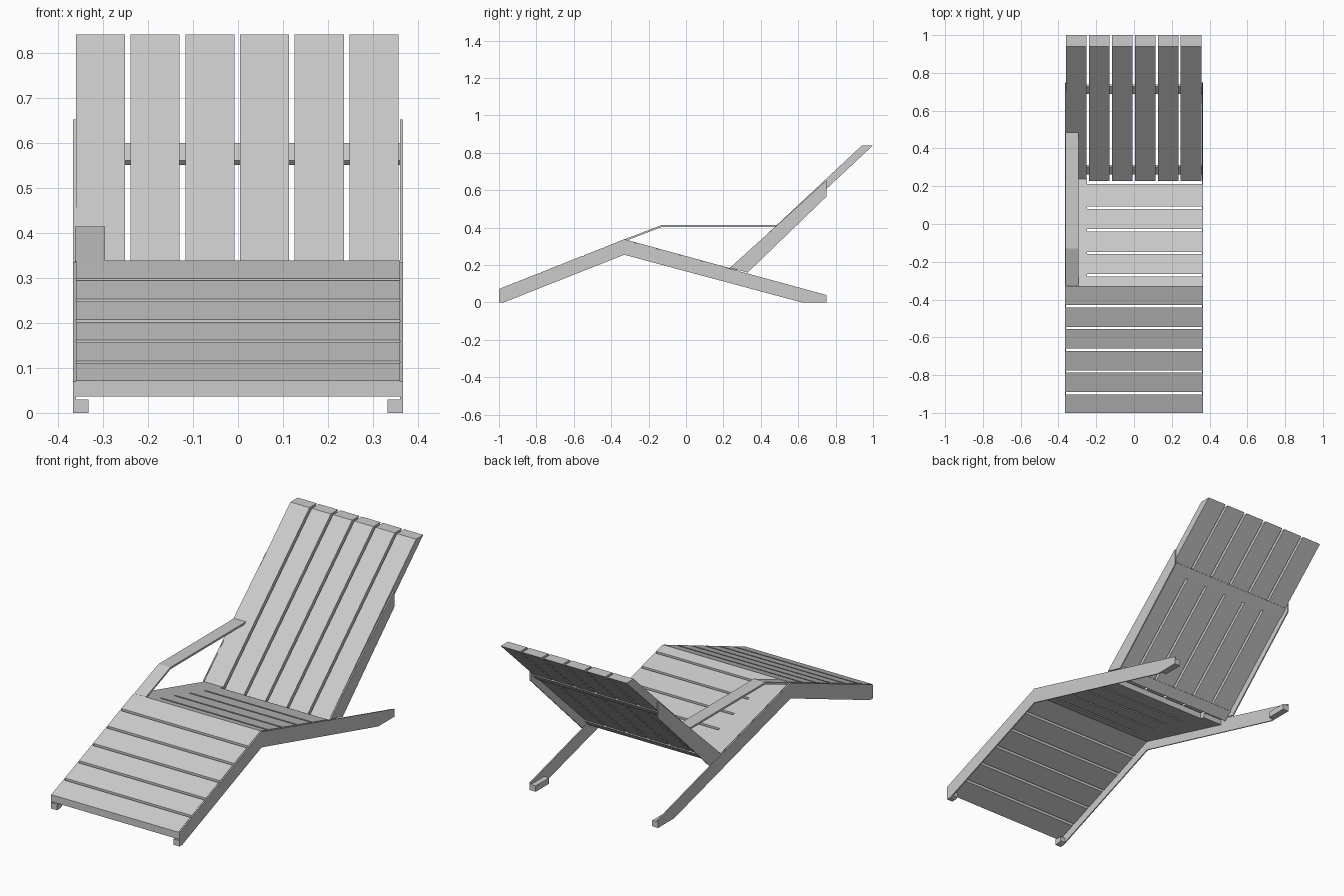
import bpy

if "Cube" in bpy.data.objects:
    bpy.data.objects.remove(bpy.data.objects["Cube"])


def prism(name, profile, x0, x1):
    """Extrude a side-view (y, z) profile between two x positions."""
    n = len(profile)
    if sum(profile[i][0] * profile[(i + 1) % n][1] - profile[(i + 1) % n][0] * profile[i][1]
           for i in range(n)) < 0:
        profile = profile[::-1]
    verts = [(x0, y, z) for y, z in profile] + [(x1, y, z) for y, z in profile]
    faces = [tuple(reversed(range(n))), tuple(range(n, 2 * n))]
    faces += [(i, (i + 1) % n, (i + 1) % n + n, i + n) for i in range(n)]
    mesh = bpy.data.meshes.new(name)
    mesh.from_pydata(verts, [], faces)
    obj = bpy.data.objects.new(name, mesh)
    bpy.context.collection.objects.link(obj)
    return obj


def line(a, b):
    """Height function of the straight line through two (y, z) points."""
    return lambda y: a[1] + (y - a[0]) * (b[1] - a[1]) / (b[0] - a[0])


def board(name, top, y0, y1, x0, x1, thick):
    """Board following a sloped line, with upright end cuts."""
    prism(name, [(y0, top(y0)), (y1, top(y1)),
                 (y1, top(y1) - thick), (y0, top(y0) - thick)], x0, x1)


HALF = 0.36
RAIL = 0.366
GAP = 0.012
front_top = line((-1, 0.072), (-0.33, 0.338))
seat_top = line((-0.33, 0.338), (0.75, 0.043))

# side plates: bent base rail, back rail and feet on both sides
base_profile = [(-1, 0), (-1, 0.07), (-0.33, 0.335), (0.75, 0.04),
                (0.75, 0), (0.62, 0), (-0.33, 0.255), (-0.975, 0)]
back_profile = [(0.235, 0.185), (0.75, 0.652), (0.75, 0.565), (0.33, 0.16)]
for side, s in (("left", -1), ("right", 1)):
    def span(a, b):
        return sorted((s * a, s * b))
    prism(side + "_base_rail", base_profile, *span(HALF, RAIL))
    prism(side + "_back_rail", back_profile, *span(HALF, RAIL))
    prism(side + "_front_foot", [(-1, 0), (-1, 0.03), (-0.96, 0.03), (-0.96, 0.006), (-0.975, 0)],
          *span(0.332, HALF))
    prism(side + "_rear_foot", [(0.64, 0), (0.64, 0.03), (0.75, 0.03), (0.75, 0)],
          *span(0.332, HALF))

# leg rest slats
edges = [-1, -0.89, -0.775, -0.66, -0.545, -0.43, -0.33]
for i, (a, b) in enumerate(zip(edges, edges[1:])):
    end = b if i == 5 else b - GAP
    board(f"leg_slat_{i + 1}", front_top, a, end, -HALF, HALF, 0.036)

# seat slats
edges = [-0.33, -0.265, -0.148, -0.027, 0.092, 0.225]
for i, (a, b) in enumerate(zip(edges, edges[1:])):
    board(f"seat_slat_{i + 1}", seat_top, a, b - GAP, -0.25, HALF, 0.036)

# lengthwise board beside the seat, under the armrest
board("seat_side_board", seat_top, -0.33, 0.24, -HALF, -0.25, 0.036)

# backrest slats with level top ends
for i in range(6):
    x = -HALF + i * 0.1215
    prism(f"back_slat_{i + 1}", [(0.228, 0.173), (0.941, 0.84), (1.0, 0.84), (0.287, 0.173)],
          x, x + 0.109)

# backrest cross bars, tight behind the slats
for name, y in (("upper", 0.70), ("lower", 0.275)):
    z = 0.84 + (y - 1) * 0.937
    prism(name + "_back_bar", [(y - 0.012, z + 0.002), (y + 0.028, z + 0.04),
                               (y + 0.038, z + 0.03), (y - 0.002, z - 0.008)], -HALF, HALF)

# single armrest on the left
prism("armrest", [(-0.33, 0.337), (-0.13, 0.414), (0.49, 0.414),
                  (0.482, 0.404), (-0.128, 0.404), (-0.31, 0.334)], -0.362, -0.295)
